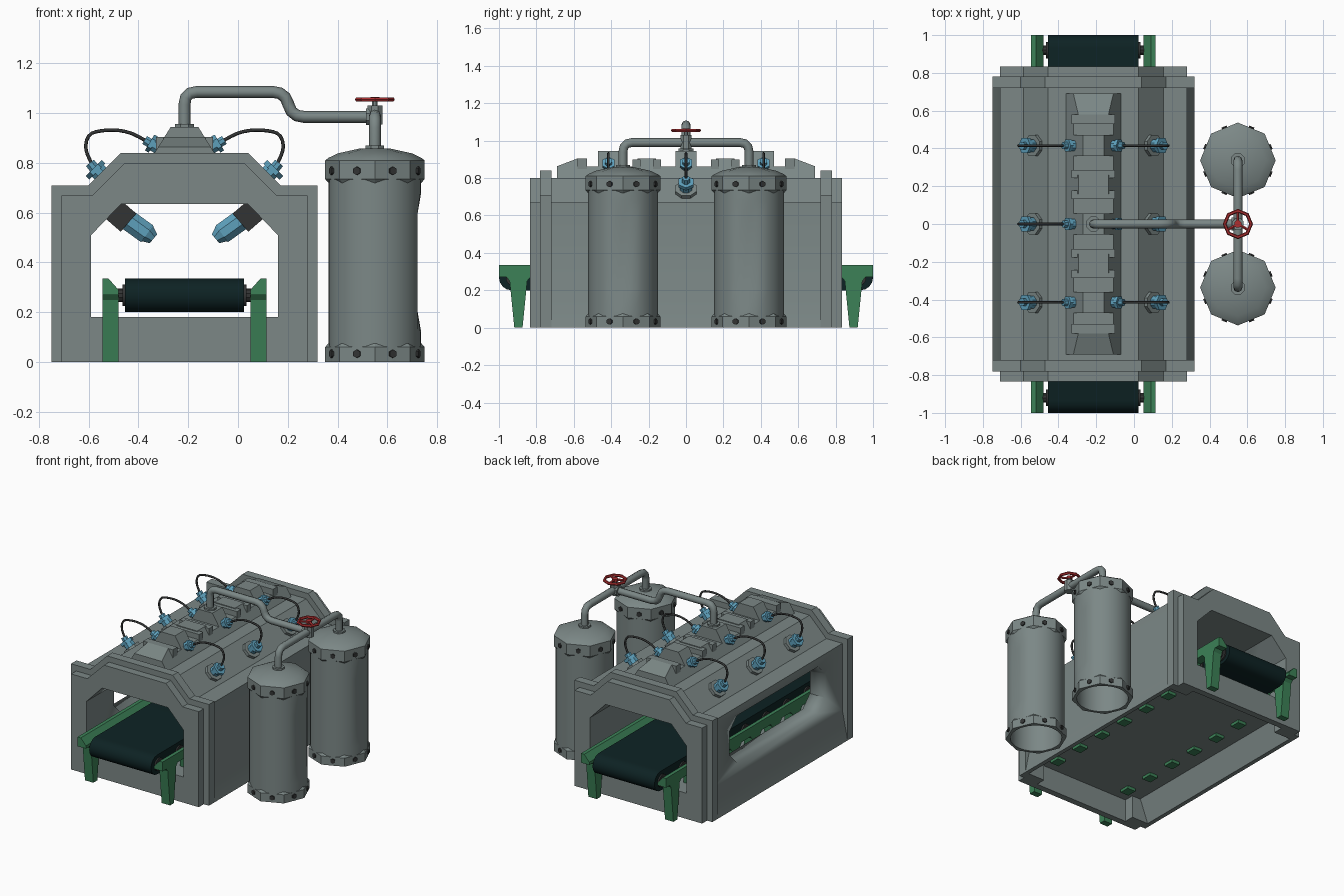
import bpy, bmesh, math
from mathutils import Vector

if "Cube" in bpy.data.objects:
    bpy.data.objects.remove(bpy.data.objects["Cube"])

C = -0.215            # centre line of the tunnel housing
ROWS = (-0.415, 0, 0.415)
SIDES = (-1, 1)


def material(name, *rgb):
    m = bpy.data.materials.new(name)
    m.use_nodes = True
    m.diffuse_color = (*rgb, 1)
    m.node_tree.nodes["Principled BSDF"].inputs["Base Color"].default_value = (*rgb, 1)
    return m


GREY = material("grey steel", 0.20, 0.245, 0.24)
DARK = material("dark metal", 0.032, 0.034, 0.034)
GREEN = material("green paint", 0.045, 0.22, 0.095)
BLUE = material("blue fitting", 0.11, 0.35, 0.50)
RED = material("red valve", 0.42, 0.028, 0.03)
BELT = material("belt rubber", 0.004, 0.016, 0.017)


def finish(name, bm, mat):
    bmesh.ops.recalc_face_normals(bm, faces=bm.faces)
    me = bpy.data.meshes.new(name)
    bm.to_mesh(me)
    bm.free()
    me.materials.append(mat)
    ob = bpy.data.objects.new(name, me)
    bpy.context.collection.objects.link(ob)
    smooth(ob)
    return ob


def smooth(ob):
    bpy.ops.object.select_all(action='DESELECT')
    ob.select_set(True)
    bpy.context.view_layer.objects.active = ob
    bpy.ops.object.shade_smooth_by_angle(angle=math.radians(32))


def loft(bm, rings, cap=True):
    vs = [[bm.verts.new(p) for p in r] for r in rings]
    n = len(vs[0])
    for a, b in zip(vs, vs[1:]):
        for i in range(n):
            bm.faces.new((a[i], a[(i + 1) % n], b[(i + 1) % n], b[i]))
    if cap:
        bm.faces.new(vs[0])
        bm.faces.new(vs[-1])


def prism(bm, pts, y0, y1):
    loft(bm, [[(x, y, z) for x, z in pts] for y in (y0, y1)])


def box(bm, x0, x1, y0, y1, z0, z1):
    prism(bm, [(x0, z0), (x1, z0), (x1, z1), (x0, z1)], y0, y1)


def rod(bm, p, q, r, r2=None, n=8):
    p, q = Vector(p), Vector(q)
    rot = (q - p).to_track_quat('Z', 'Y')
    rings = []
    for base, rad in ((p, r), (q, r if r2 is None else r2)):
        rings.append([base + rot @ Vector((rad * math.cos(a), rad * math.sin(a), 0))
                      for a in [math.tau * (i + 0.5) / n for i in range(n)]])
    loft(bm, rings)


def lathe(bm, cx, cy, profile, n, cap=True, clamp=None):
    rings = []
    for r, z in profile:
        ring = []
        for i in range(n):
            x, y = r * math.cos(math.tau * i / n), r * math.sin(math.tau * i / n)
            if clamp and clamp[0] < z < clamp[1]:
                x = min(x, clamp[2])
            ring.append((cx + x, cy + y, z))
        rings.append(ring)
    loft(bm, rings, cap)


def tube(name, pts, r, mat, fillet=0.05):
    pts = [Vector(p) for p in pts]
    path = [pts[0]]
    for a, b, c in zip(pts, pts[1:], pts[2:]):
        d = min(fillet, (a - b).length / 2, (c - b).length / 2)
        p, q = b + (a - b).normalized() * d, b + (c - b).normalized() * d
        path += [(1 - t) ** 2 * p + 2 * t * (1 - t) * b + t * t * q for t in (0, 0.33, 0.67, 1)]
    path.append(pts[-1])
    cu = bpy.data.curves.new(name, 'CURVE')
    cu.dimensions = '3D'
    cu.bevel_depth, cu.bevel_resolution, cu.use_fill_caps = r, 2, True
    sp = cu.splines.new('POLY')
    sp.points.add(len(path) - 1)
    for pt, co in zip(sp.points, path):
        pt.co = (*co, 1)
    cu.materials.append(mat)
    ob = bpy.data.objects.new(name, cu)
    bpy.context.collection.objects.link(ob)
    bpy.ops.object.select_all(action='DESELECT')
    ob.select_set(True)
    bpy.context.view_layer.objects.active = ob
    bpy.ops.object.convert(target='MESH')


def mirrored(half):
    return [(C - x, z) for x, z in half] + [(C + x, z) for x, z in reversed(half)]


# Housing: shell with hollow base, floor, and stepped end frames
opening = [(0.375, 0.51), (0.255, 0.635)]
big = [(0.535, 0), (0.535, 0.71), (0.385, 0.71), (0.255, 0.84)]
small = [(0.495, 0), (0.495, 0.67), (0.37, 0.67), (0.24, 0.80)]
skirted = [(0.535, 0), (0.495, 0.2)] + small[1:]


def arch(outer, inner):
    return mirrored(outer) + mirrored(inner)[::-1]


bm = bmesh.new()
prism(bm, arch(skirted, [(0.505, 0), (0.44, 0.17), (0.375, 0.17)] + opening), -0.72, 0.72)
shell = finish("housing_shell", bm, GREY)

# Side window cut through the -x wall
bm = bmesh.new()
win = [(-0.53, 0.36), (-0.45, 0.28), (0.45, 0.28), (0.53, 0.36),
       (0.53, 0.53), (0.45, 0.61), (-0.45, 0.61), (-0.53, 0.53)]
loft(bm, [[(x, y, z) for y, z in win] for x in (-0.9, -0.45)])
cutter = finish("window_cutter", bm, GREY)
cutter.hide_render = True
mod = shell.modifiers.new("window", 'BOOLEAN')
mod.object, mod.operation = cutter, 'DIFFERENCE'
bpy.context.view_layer.objects.active = shell
bpy.ops.object.modifier_apply(modifier=mod.name)
bpy.data.objects.remove(cutter)

bm = bmesh.new()
box(bm, C - 0.44, C + 0.44, -0.8, 0.8, 0.16, 0.18)
finish("tunnel_floor", bm, GREY)

bm = bmesh.new()
for s in SIDES:
    for outer, y0, y1 in ((big, 0.72, 0.78), (small, 0.78, 0.835)):
        prism(bm, arch(outer, [(0.375, 0)] + opening), s * y0, s * y1)
    box(bm, C - 0.375, C + 0.375, s * 0.79, s * 0.835, 0, 0.18)
finish("end_frames", bm, GREY)


# Roof ridge with raised ribs
def ridge(top):
    return mirrored([(0.145, 0.8), (0.145 - 0.62 * (top - 0.8), top)])


bm = bmesh.new()
prism(bm, ridge(0.863), -0.58, 0.58)
for s in SIDES:
    loft(bm, [[(x, s * y, z) for x, z in ridge(t)] for y, t in ((0.69, 0.863), (0.58, 0.905))])
    box(bm, C - 0.115, C + 0.115, s * 0.53, s * 0.58, 0.8, 0.905)
    for y in (0.155, 0.265):
        box(bm, C - 0.115, C + 0.115, s * y - 0.022, s * y + 0.022, 0.8, 0.9)
    prism(bm, ridge(0.905), s * 0.16, s * 0.26)
for y in ROWS:
    prism(bm, ridge(0.945), y - 0.055, y + 0.055)
finish("roof_ridge", bm, GREY)

# Hoses, their fittings, and the spray nozzles below
fit, pads, noz, mounts = [bmesh.new() for _ in range(4)]
for y in ROWS:
    for s in SIDES:
        def P(x, z):
            return (C + s * x, y, z)
        rod(pads, P(0.295, 0.715), P(0.325, 0.745), 0.06)
        rod(fit, P(0.32, 0.74), P(0.355, 0.775), 0.036)
        rod(fit, P(0.35, 0.765), P(0.365, 0.78), 0.045, n=6)
        rod(fit, P(0.36, 0.775), P(0.38, 0.80), 0.022)
        rod(fit, P(0.10, 0.86), P(0.135, 0.88), 0.03)
        rod(fit, P(0.125, 0.873), P(0.14, 0.882), 0.037, n=6)
        rod(fit, P(0.14, 0.88), P(0.16, 0.892), 0.02)
        tube("hose", [P(0.15, 0.886), P(0.22, 0.925), P(0.30, 0.935), P(0.385, 0.92),
                      P(0.402, 0.86), P(0.37, 0.79)], 0.007, DARK, 0.04)
        rod(mounts, P(0.30, 0.625), P(0.225, 0.56), 0.068, n=4)
        rod(noz, P(0.24, 0.58), P(0.15, 0.515), 0.045)
        rod(noz, P(0.155, 0.52), P(0.125, 0.495), 0.045, 0.025)
finish("hose_fittings", fit, BLUE)
finish("fitting_pads", pads, GREY)
finish("spray_nozzles", noz, BLUE)
finish("nozzle_mounts", mounts, DARK)

# Conveyor: belt, rails, tapered legs, roller axles
bm = bmesh.new()
R, ZB = 0.0675, 0.2675
stadium = []
for s in SIDES:
    for i in range(9):
        a = math.pi * i / 8 - math.pi / 2
        stadium.append((s * (0.9325 + R * math.cos(a)), ZB + s * R * math.sin(a)))
loft(bm, [[(x, y, z) for y, z in stadium] for x in (C - 0.24, C + 0.24)])
finish("conveyor_belt", bm, BELT)

rails, legs, axles = bmesh.new(), bmesh.new(), bmesh.new()
for s in SIDES:
    prism(rails, [(C + s * x, z) for x, z in
                  ((0.33, 0.27), (0.33, 0.335), (0.305, 0.335), (0.265, 0.29), (0.265, 0.27))], -1, 1)
    for k in range(-4, 5):
        y = k * 0.224
        foot = 0 if abs(k) == 4 else 0.14
        rings = []
        for z in (0.275, 0.25, foot):
            h = 0.068 if z > 0.26 else 0.022 + 0.1 * z
            rings.append([(C + s * x, y + t * h, z) for x, t in
                          ((0.265, -1), (0.33, -1), (0.33, 1), (0.265, 1))])
        loft(legs, rings)
for k in range(-4, 5):
    rod(axles, (C - 0.275, k * 0.23, ZB), (C + 0.275, k * 0.23, ZB), 0.027, n=10)
    rod(axles, (C - 0.25, k * 0.23, ZB), (C + 0.25, k * 0.23, ZB), 0.045, n=12)
finish("conveyor_rails", rails, GREEN)
finish("conveyor_legs", legs, GREEN)
finish("roller_axles", axles, DARK)

# Tanks: flattened face, octagonal flanges with bolts
TX = 0.55
body, rims, bolts = bmesh.new(), bmesh.new(), bmesh.new()
for ty in (-0.337, 0.337):
    lathe(body, TX, ty, [(0.168, 0.7), (0.168, 0), (0.186, 0), (0.186, 0.12), (0.186, 0.2),
                         (0.186, 0.6), (0.186, 0.68), (0.186, 0.75)], 32, clamp=(0.13, 0.65, 0.172))
    lathe(rims, TX, ty, [(0.18, 0), (0.2, 0), (0.2, 0.06), (0.187, 0.075)], 8, cap=False)
    lathe(rims, TX, ty, [(0.187, 0.72), (0.2, 0.735), (0.2, 0.81), (0.187, 0.82),
                         (0.15, 0.838), (0.06, 0.858)], 8)
    for i in range(8):
        a = math.tau * (i + 0.5) / 8
        d = Vector((math.cos(a), math.sin(a), 0))
        for z in (0.033, 0.768):
            p = Vector((TX, ty, z))
            rod(bolts, p + d * 0.18, p + d * 0.193, 0.017, n=6)
finish("tank_bodies", body, GREY)
finish("tank_flanges", rims, GREY)
finish("flange_bolts", bolts, DARK)

# Pipework between the tanks and the ridge
tube("tank_pipe", [(TX, -0.337, 0.84), (TX, -0.337, 0.99), (TX, 0.337, 0.99), (TX, 0.337, 0.84)],
     0.024, GREY)
tube("feed_pipe", [(TX, 0, 0.985), (0.215, 0, 0.985), (0.19, 0, 1.085), (C, 0, 1.085), (C, 0, 0.93)],
     0.024, GREY)
bm = bmesh.new()
rod(bm, (C, 0, 0.94), (C, 0, 0.957), 0.042)
rod(bm, (0.515, 0, 0.985), (0.53, 0, 0.985), 0.036)
rod(bm, (TX, 0, 0.955), (TX, 0, 1.03), 0.033)
rod(bm, (TX, 0, 1.03), (TX, 0, 1.06), 0.012)
for s in SIDES:
    rod(bm, (TX, s * 0.337, 0.85), (TX, s * 0.337, 0.87), 0.04)
finish("pipe_collars", bm, GREY)

# Valve wheel
bm = bmesh.new()
W = Vector((TX, 0, 1.055))
rim = [(0.07 + 0.01 * math.cos(a), W.z + 0.01 * math.sin(a)) for a in
       [math.tau * i / 6 for i in range(7)]]
lathe(bm, TX, 0, rim, 8, cap=False)
bmesh.ops.remove_doubles(bm, verts=bm.verts, dist=0.0001)
rod(bm, W - Vector((0, 0, 0.008)), W + Vector((0, 0, 0.01)), 0.02)
for i in range(3):
    a = math.tau * i / 3 + math.pi / 2
    rod(bm, W, W + Vector((math.cos(a), math.sin(a), 0)) * 0.068, 0.008, n=6)
finish("valve_wheel", bm, RED)
